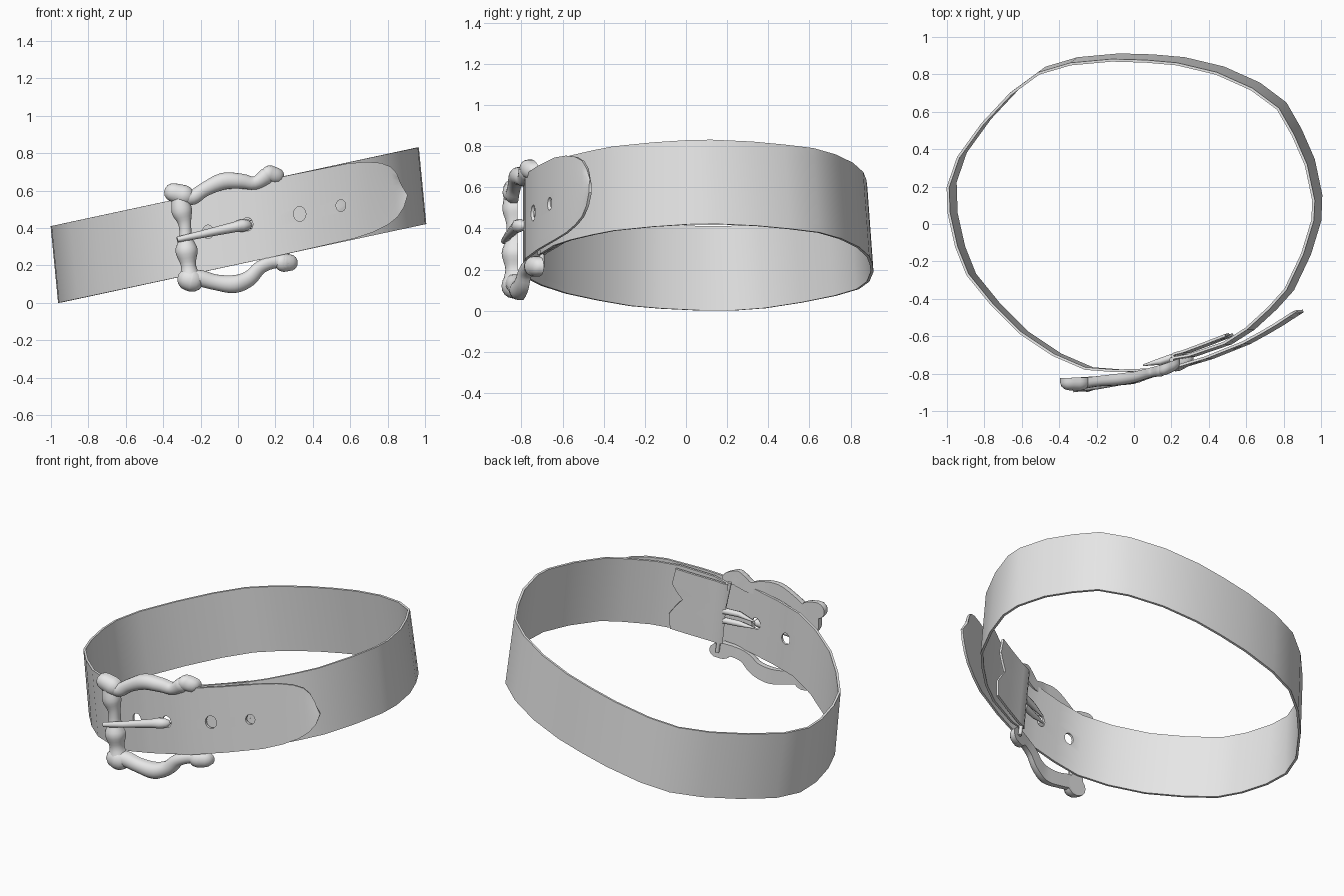
import bpy, bmesh, math
from mathutils import Vector

if "Cube" in bpy.data.objects:
    bpy.data.objects.remove(bpy.data.objects["Cube"])

grey = bpy.data.materials.new("plain grey")
grey.diffuse_color = (0.8, 0.8, 0.8, 1)
grey.use_nodes = True
grey.node_tree.nodes["Principled BSDF"].inputs["Base Color"].default_value = grey.diffuse_color


def finish(ob, angle=40):
    """Convert to a plain mesh, colour it and smooth it."""
    bpy.ops.object.select_all(action='DESELECT')
    ob.select_set(True)
    bpy.context.view_layer.objects.active = ob
    bpy.ops.object.convert(target='MESH')
    ob.data.materials.clear()
    ob.data.materials.append(grey)
    bpy.ops.object.shade_smooth_by_angle(angle=math.radians(angle))


def to_object(name, bm):
    bmesh.ops.recalc_face_normals(bm, faces=bm.faces)
    me = bpy.data.meshes.new(name)
    bm.to_mesh(me)
    bm.free()
    ob = bpy.data.objects.new(name, me)
    bpy.context.collection.objects.link(ob)
    return ob


# Strap: one strip from the folded flap, round the loop, to the rounded tip
flap = [(.52, -.59), (.4, -.637), (.28, -.682), (.235, -.693), (.222, -.703), (.235, -.715)]
loop = [(.31, -.702), (.5, -.637), (.62, -.56), (.74, -.45), (.83, -.35), (.92, -.16),
        (.975, .02), (.98, .14), (.94, .33), (.87, .49), (.79, .63), (.65, .735),
        (.46, .82), (.25, .87), (.08, .885), (-.1, .89), (-.32, .87), (-.49, .82),
        (-.64, .71), (-.79, .55), (-.92, .37), (-.975, .21), (-.97, .06), (-.93, -.12),
        (-.87, -.27), (-.74, -.43), (-.59, -.58), (-.41, -.7), (-.24, -.773), (-.08, -.785)]
tip = [(.08, -.78), (.2, -.775), (.4, -.715), (.6, -.635), (.7, -.58), (.78, -.533),
       (.83, -.50), (.865, -.478), (.885, -.465)]
tip_half = [.205, .205, .203, .2, .188, .165, .135, .09, .03]
path = flap + loop + tip
halves = [.195] * len(flap) + [.205] * len(loop) + tip_half

bm = bmesh.new()
ROWS = 8
columns = []
for i, ((x, y), half) in enumerate(zip(path, halves)):
    col = []
    for r in range(ROWS + 1):
        t = 2 * r / ROWS - 1
        px, py = x - .02 * t, y - (.015 * t if y > .1 else 0)
        if i == 0:  # scalloped notch in the flap end
            cut = .065 * max(0, 1 - abs(t) * 2.2) + .025 * max(0, abs(t) - .5)
            px, py = px - cut, py - cut * .4
        col.append(bm.verts.new((px, py, .415 + .215 * x + t * half)))
    columns.append(col)
for a, b in zip(columns, columns[1:]):
    for r in range(ROWS):
        bm.faces.new((a[r], b[r], b[r + 1], a[r + 1]))
strap = to_object("strap", bm)
solid = strap.modifiers.new("thickness", 'SOLIDIFY')
solid.thickness, solid.offset = .014, 0

# Punched holes: x, z, radius, depth where the cut ends
cutters = []
for x, z, rad, y_end in [(-.16, .38, .03, -.70), (.05, .42, .03, -.735),
                         (.33, .475, .033, -.716), (.55, .52, .026, -.628)]:
    bpy.ops.mesh.primitive_cylinder_add(vertices=16, radius=rad, depth=y_end + 1,
                                        location=(x, (y_end - 1) / 2, z),
                                        rotation=(math.pi / 2, 0, 0))
    cutter = bpy.context.object
    cutter.name = "hole_cutter"
    cutter.scale.y = 1.2
    cutter.hide_render = True
    cutters.append(cutter)
    mod = strap.modifiers.new("hole", 'BOOLEAN')
    mod.operation, mod.object, mod.solver = 'DIFFERENCE', cutter, 'EXACT'
finish(strap)
for cutter in cutters:
    bpy.data.objects.remove(cutter)


# Buckle frame: domed strokes with a flat back, following the strap's curve
def back_y(x):
    table = [(-.45, -.825), (-.25, -.82), (0, -.79), (.15, -.752), (.35, -.68)]
    for (x0, y0), (x1, y1) in zip(table, table[1:]):
        if x <= x1:
            return y0 + (y1 - y0) * (x - x0) / (x1 - x0)
    return table[-1][1]


def stroke(bm, pts, steps=4):
    """Sweep a domed section along (x, z, radius) points with rounded ends."""
    p = [Vector(q) for q in pts]
    ext = [p[0]] + p + [p[-1]]
    line = []
    for a, b, c, d in zip(ext, ext[1:], ext[2:], ext[3:]):
        for k in range(steps):
            t = k / steps
            line.append(.5 * (2 * b + (c - a) * t + (2 * a - 5 * b + 4 * c - d) * t * t
                              + (3 * b - a - 3 * c + d) * t ** 3))
    line.append(p[-1])

    def cap(end, inner):
        way = Vector((end.x - inner.x, end.y - inner.y)).normalized()
        return [Vector((end.x + way.x * end.z * k, end.y + way.y * end.z * k,
                        end.z * math.sqrt(1 - k * k))) for k in (.45, .8, .98)]
    line = cap(line[0], line[1])[::-1] + line + cap(line[-1], line[-2])
    rings = []
    for i, q in enumerate(line):
        a, b = line[max(i - 1, 0)], line[min(i + 1, len(line) - 1)]
        tan = Vector((b.x - a.x, b.y - a.y)).normalized()
        ring = []
        for k in range(-1, 10):  # k = -1 and 9 lie on the flat back
            ang = math.pi * min(max(k, 0), 8) / 8
            off = q.z * math.cos(ang)
            depth = 0 if k in (-1, 9) else .022 + .9 * q.z * math.sin(ang)
            x, z = q.x - tan.y * off, q.y + tan.x * off
            ring.append(bm.verts.new((x, back_y(x) - depth, z)))
        rings.append(ring)
    n = len(rings[0])
    for a, b in zip(rings, rings[1:]):
        for k in range(n):
            bm.faces.new((a[k], a[(k + 1) % n], b[(k + 1) % n], b[k]))
    bm.faces.new(rings[0])
    bm.faces.new(rings[-1])


strokes = {
    "buckle_front_bar": [(-.31, .56, .045), (-.30, .49, .055), (-.285, .425, .035),
                         (-.28, .35, .035), (-.275, .28, .06), (-.265, .2, .04), (-.255, .13, .06)],
    "buckle_top_arm": [(-.29, .57, .045), (-.24, .565, .04), (-.18, .605, .038), (-.08, .65, .045),
                       (.02, .65, .04), (.09, .64, .035), (.15, .675, .045)],
    "buckle_bottom_arm": [(-.25, .125, .05), (-.2, .13, .045), (-.12, .11, .042), (-.02, .10, .048),
                          (.06, .13, .042), (.12, .19, .036), (.2, .22, .035), (.25, .215, .05)],
    "buckle_top_left_knob": [(-.345, .59, .05), (-.29, .575, .055)],
    "buckle_bottom_left_knob": [(-.265, .125, .06), (-.245, .12, .062)],
    "buckle_top_right_knob": [(.17, .69, .045), (.205, .68, .042)],
    "buckle_bottom_right_knob": [(.245, .215, .05), (.275, .215, .045)],
}
for name, pts in strokes.items():
    bm = bmesh.new()
    stroke(bm, pts)
    finish(to_object(name, bm), 50)


# Round rods: hinge bar, tongue and the fork behind the strap
def rod(name, *splines):
    cu = bpy.data.curves.new(name, 'CURVE')
    cu.dimensions, cu.bevel_depth, cu.bevel_resolution = '3D', 1, 2
    cu.use_fill_caps = True
    for pts in splines:
        sp = cu.splines.new('POLY')
        sp.points.add(len(pts) - 1)
        for point, (x, y, z, r) in zip(sp.points, pts):
            point.co, point.radius = (x, y, z, 1), r
    ob = bpy.data.objects.new(name, cu)
    bpy.context.collection.objects.link(ob)
    finish(ob, 50)


rod("hinge_bar", [(.20, -.725, .66, .012), (.235, -.703, .45, .012), (.27, -.70, .21, .012)])
rod("tongue", [(-.325, -.885, .338, .015), (-.2, -.865, .365, .02), (-.02, -.825, .405, .028),
               (.02, -.815, .413, .034), (.05, -.80, .415, .03), (.065, -.78, .415, .015)])
rod("tongue_fork", *[[(.23, -.705, .45 + s * .03, .02), (.14, -.735, .44 + s * .03, .018),
                      (.05, -.755, .42 + s * .02, .005)] for s in (-1, 1)])
